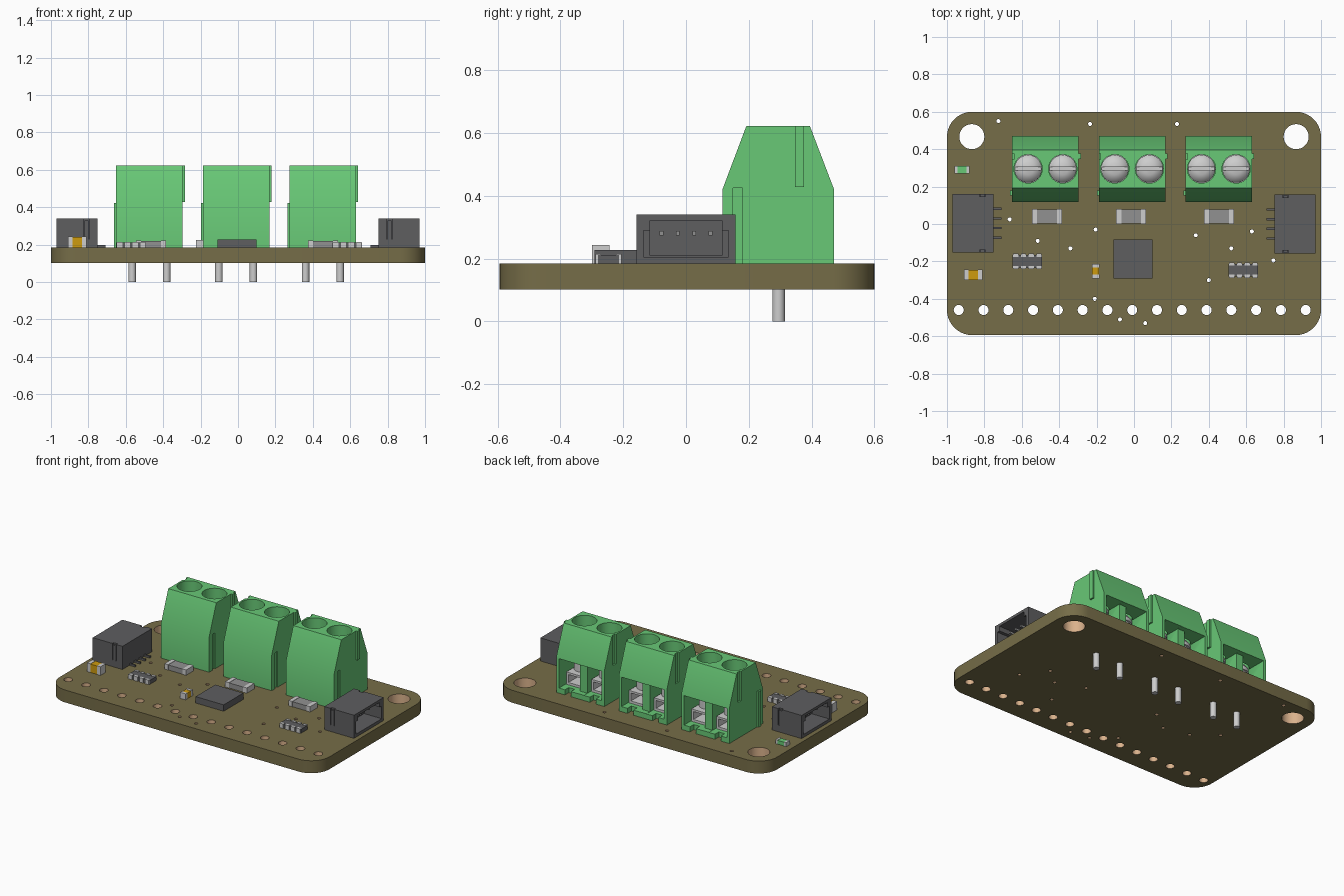
import bpy, bmesh, math
from mathutils import Matrix

if "Cube" in bpy.data.objects:
    bpy.data.objects.remove(bpy.data.objects["Cube"])


def material(name, *srgb):
    rgb = [((c / 255 + 0.055) / 1.055) ** 2.4 for c in srgb]
    m = bpy.data.materials.new(name)
    m.use_nodes = True
    m.diffuse_color = (*rgb, 1)
    m.node_tree.nodes["Principled BSDF"].inputs["Base Color"].default_value = (*rgb, 1)
    return m


OLIVE = material("olive board", 118, 109, 72)
TAN = material("tan hole lining", 218, 178, 140)
GREEN = material("terminal green", 104, 200, 118)
DARK = material("dark grey plastic", 94, 94, 96)
METAL = material("light metal", 205, 205, 205)
GREY = material("ceramic grey", 145, 145, 145)
GOLD = material("capacitor gold", 205, 155, 15)
TOP = 0.185


def finish(name, bm, mat):
    bmesh.ops.recalc_face_normals(bm, faces=bm.faces)
    me = bpy.data.meshes.new(name)
    bm.to_mesh(me)
    bm.free()
    me.materials.append(mat)
    ob = bpy.data.objects.new(name, me)
    bpy.context.collection.objects.link(ob)
    return ob


def box(name, mat, x0, x1, y0, y1, z0, z1):
    bm = bmesh.new()
    bmesh.ops.create_cube(bm, size=1)
    for v in bm.verts:
        v.co = [lo if c < 0 else hi for c, lo, hi in zip(v.co, (x0, y0, z0), (x1, y1, z1))]
    return finish(name, bm, mat)


def smooth(ob):
    ob.data.shade_smooth()
    ob.data.set_sharp_from_angle(angle=math.radians(35))
    return ob


def cylinder(name, mat, x, y, r, z0, z1, sides=32):
    bm = bmesh.new()
    bmesh.ops.create_cone(bm, cap_ends=True, segments=sides, radius1=r, radius2=r, depth=z1 - z0,
                          matrix=Matrix.Translation((x, y, (z0 + z1) / 2)))
    return smooth(finish(name, bm, mat))


def lathe(name, mat, x, y, profile, sides=32):
    bm = bmesh.new()
    verts = [bm.verts.new((r, 0, z)) for r, z in profile]
    edges = [bm.edges.new(p) for p in zip(verts, verts[1:])]
    bmesh.ops.spin(bm, geom=verts + edges, axis=(0, 0, 1), cent=(0, 0, 0),
                   angle=2 * math.pi, steps=sides)
    bmesh.ops.remove_doubles(bm, verts=bm.verts, dist=0.0005)
    bmesh.ops.translate(bm, verts=bm.verts, vec=(x, y, 0))
    return smooth(finish(name, bm, mat))


def carve(ob, cutters):
    for c in cutters:
        mod = ob.modifiers.new("cut", "BOOLEAN")
        mod.object, mod.operation, mod.solver = c, "DIFFERENCE", "EXACT"
    graph = bpy.context.evaluated_depsgraph_get()
    graph.update()
    ob.data = bpy.data.meshes.new_from_object(ob.evaluated_get(graph))
    ob.modifiers.clear()
    for c in cutters:
        bpy.data.objects.remove(c)
    return smooth(ob)


def copy_to(parts, matrix):
    for p in parts:
        q = p.copy()
        bpy.context.collection.objects.link(q)
        q.matrix_world = matrix @ p.matrix_world


# Circuit board: rounded outline with all holes, extruded
def ring(x, y, r, n):
    return [(x + r * math.cos(2 * math.pi * i / n), y + r * math.sin(2 * math.pi * i / n))
            for i in range(n)]


R = 0.135
outline = []
for k, (cx, cy) in enumerate([(1 - R, 0.6 - R), (R - 1, 0.6 - R), (R - 1, R - 0.594), (1 - R, R - 0.594)]):
    for i in range(11):
        a = math.pi / 2 * (k + i / 10)
        outline.append((cx + R * math.cos(a), cy + R * math.sin(a)))
vias = [(-.725, .55), (-.235, .535), (.23, .535), (-.665, .025), (-.515, -.09), (-.205, -.03),
        (-.34, -.13), (.33, -.06), (.63, -.04), (.52, -.13), (.745, -.195), (.4, -.3),
        (-.21, -.4), (-.075, -.51), (.06, -.53)]
loops = [outline] + [ring(s * 0.867, 0.467, 0.067, 32) for s in (-1, 1)]
loops += [ring(-0.937 + 0.1325 * i, -0.46, 0.027, 20) for i in range(15)]
loops += [ring(x, y, 0.011, 10) for x, y in vias]
curve = bpy.data.curves.new("board_outline", "CURVE")
curve.dimensions, curve.fill_mode, curve.extrude = "2D", "BOTH", 0.0415
for pts in loops:
    s = curve.splines.new("POLY")
    s.points.add(len(pts) - 1)
    for p, (x, y) in zip(s.points, pts):
        p.co = (x, y, 0, 1)
    s.use_cyclic_u = True
temp = bpy.data.objects.new("board_outline", curve)
bpy.context.collection.objects.link(temp)
graph = bpy.context.evaluated_depsgraph_get()
bm = bmesh.new()
bm.from_mesh(bpy.data.meshes.new_from_object(temp.evaluated_get(graph)))
bpy.data.objects.remove(temp)
bmesh.ops.remove_doubles(bm, verts=bm.verts, dist=0.0001)
bmesh.ops.translate(bm, verts=bm.verts, vec=(0, 0, 0.1435))
bm.normal_update()
for f in bm.faces:
    c = f.calc_center_median()
    corner = math.hypot(max(abs(c.x) - 1 + R, 0), max(abs(c.y - 0.003) - 0.597 + R, 0))
    f.material_index = int(abs(f.normal.z) < 0.5 and corner < R - 0.005)
board = finish("circuit_board", bm, OLIVE)
board.data.materials.append(TAN)
smooth(board)

# Terminal block: extruded side profile with screw wells and wire openings
W = 0.178
bm = bmesh.new()
side = [(.117, TOP), (.117, .423), (.192, .622), (.395, .622), (.471, .423), (.471, TOP)]
face = bm.faces.new([bm.verts.new((-W, y, z)) for y, z in side])
ext = bmesh.ops.extrude_face_region(bm, geom=[face])
bmesh.ops.translate(bm, verts=[v for v in ext["geom"] if isinstance(v, bmesh.types.BMVert)],
                    vec=(2 * W, 0, 0))
block = finish("terminal_block", bm, GREEN)
cuts = [box("cut", GREEN, W - .01, W + .02, .15, .18, .1, .425),
        box("cut", GREEN, -W - .02, -W + .01, .345, .378, .425, .7),
        box("cut", GREEN, -.148, .148, .435, .5, .22, .415)]
for s in (-1, 1):
    x = s * 0.0925
    cuts += [cylinder("cut", GREEN, x, .295, .076, .36, .7),
             box("cut", GREEN, x - .066, x + .066, .212, .49, .219, .416),
             box("cut", GREEN, x - .022, x + .022, .43, .5, .1, .23)]
carve(block, cuts)
parts = [block,
         box("block_rib_right", GREEN, W - .002, W + .011, .347, .376, .428, .622),
         box("block_rib_left", GREEN, -W - .011, -W + .002, .152, .178, TOP, .423)]
for s in (-1, 1):
    x = s * 0.0925
    screw = lathe("clamp_screw", METAL, x, .295,
                  [(0, .30), (.064, .30), (.064, .375), (.074, .376), (.074, .40),
                   (.058, .422), (.032, .433), (0, .437)])
    cage = box("wire_clamp", METAL, x - .06, x + .06, .22, .40, .219, .302)
    parts += [carve(screw, [box("cut", METAL, x - .1, x + .1, .285, .305, .405, .5)]),
              carve(cage, [box("cut", METAL, x - .045, x + .045, .25, .45, .235, .288)]),
              cylinder("solder_pin", METAL, x, .295, .02, 0, .22, 20)]
for x in (-0.4735, 0.4535):
    copy_to(parts, Matrix.Translation((x, 0, 0)))
for p in parts:
    p.location.x = -0.01

# Side connectors: hollow shell opening outward, with contacts and leads
shell = box("side_connector", DARK, .75, .97, -.157, .157, TOP, .34)
cuts = [box("cut", DARK, .79, 1, -.115, .115, .21, .322),
        box("cut", DARK, .84, 1, -.136, .136, .205, .29)]
for s in (-1, 1):
    y0, y1 = sorted((s * .143, s * .2))
    cuts.append(box("cut", DARK, .795, .825, y0, y1, .23, .4))
parts = [carve(shell, cuts)]
for s in (-1, 1):
    y0, y1 = sorted((s * .137, s * .156))
    parts.append(box("anchor_tab", DARK, .80, .822, y0, y1, .19, .33))
for i in range(4):
    y = -0.078 + 0.052 * i
    parts += [box("connector_contact", GREY, .78, .92, y - .006, y + .006, .274, .288),
              box("connector_lead", DARK, .708, .76, y - .006, y + .006, TOP, .197)]
copy_to(parts, Matrix.Translation((0, .004, 0)) @ Matrix.Rotation(math.pi, 4, "Z"))

# Main chip
box("main_chip", DARK, -.11, .098, -.292, -.084, TOP, .228)


# Two-ended chip parts: a coloured body between metal end caps
def chip_part(name, mat, x, y, length, width, z, cap, along_y=False):
    h, w = length / 2, width / 2
    group = [box(name + "_body", mat, cap - h, h - cap, -w * .96, w * .96, TOP, z - .002)]
    group += [box(name + "_cap", METAL, *sorted((s * h, s * (h - cap))), -w, w, TOP, z)
              for s in (-1, 1)]
    for g in group:
        g.matrix_world = (Matrix.Translation((x, y, 0))
                          @ Matrix.Rotation(math.pi / 2 * along_y, 4, "Z"))


for x in (-.465, -.015, .455):
    chip_part("sense_resistor", GREY, x, .04, .16, .08, .221, .027)
chip_part("large_capacitor", GOLD, -.86, -.272, .1, .056, .243, .025)
chip_part("small_capacitor", GOLD, -.205, -.252, .077, .04, .225, .02, True)
chip_part("indicator_light", GREEN, -.92, .29, .08, .04, .212, .016)

# Resistor arrays: dark body with four metal ends on each long side
for cx, cy in ((-.57, -.2), (.585, -.247)):
    box("resistor_array", DARK, cx - .079, cx + .079, cy - .034, cy + .034, TOP, .212)
    for i in range(4):
        x = cx - .062 + .0413 * i
        for s in (-1, 1):
            box("array_contact", METAL, x - .014, x + .014,
                *sorted((cy + s * .024, cy + s * .041)), TOP, .215)
